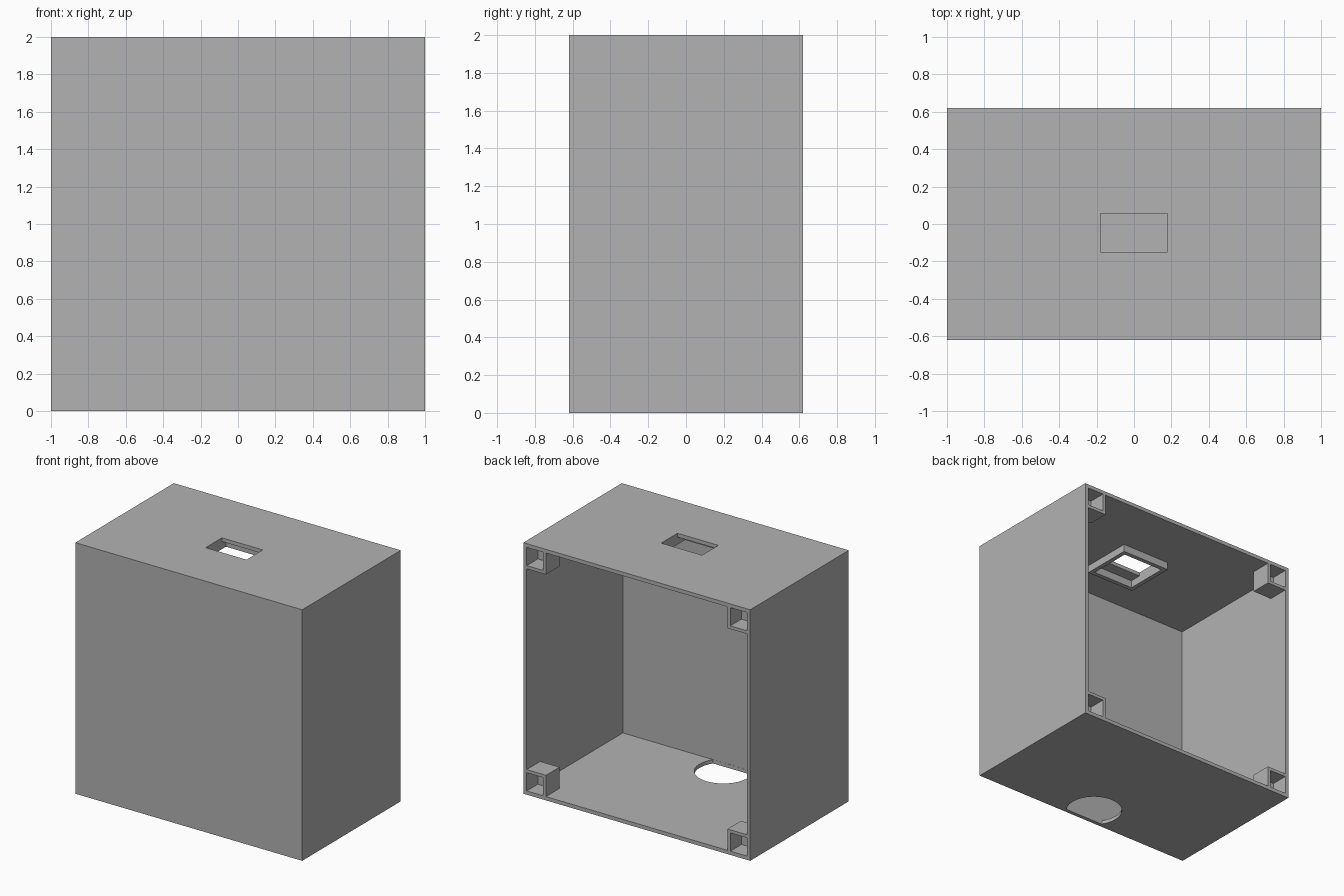
import bpy
import bmesh
from mathutils import Matrix

cube = bpy.data.objects.get("Cube")
if cube:
    bpy.data.objects.remove(cube, do_unlink=True)

# Overall dimensions
W, D, H = 1.0, 0.62, 2.0    # half width, half depth, height
T = 0.03                    # wall thickness

grey = bpy.data.materials.new("plain grey")
grey.use_nodes = True
colour = (0.448, 0.448, 0.448, 1)
grey.diffuse_color = colour
grey.node_tree.nodes["Principled BSDF"].inputs["Base Color"].default_value = colour


def make_object(name, bm, origin=(0, 0, 0)):
    """Turn a bmesh in world space into an object with the given origin."""
    bm.transform(Matrix.Translation(origin).inverted())
    bmesh.ops.recalc_face_normals(bm, faces=bm.faces)
    mesh = bpy.data.meshes.new(name)
    bm.to_mesh(mesh)
    bm.free()
    mesh.materials.append(grey)
    obj = bpy.data.objects.new(name, mesh)
    obj.location = origin
    bpy.context.collection.objects.link(obj)
    return obj


def box(name, low, high, origin=(0, 0, 0)):
    bm = bmesh.new()
    bmesh.ops.create_cube(bm, size=1)
    for v in bm.verts:
        v.co = [lo + (c + 0.5) * (hi - lo) for c, lo, hi in zip(v.co, low, high)]
    return make_object(name, bm, origin)


def apply(obj, modifier):
    with bpy.context.temp_override(object=obj, active_object=obj, selected_objects=[obj]):
        bpy.ops.object.modifier_apply(modifier=modifier.name)


def cut(obj, cutter):
    """Subtract the cutter for good and throw it away."""
    cutter.hide_render = True
    bpy.context.view_layer.update()
    mod = obj.modifiers.new("cut", 'BOOLEAN')
    mod.operation = 'DIFFERENCE'
    mod.solver = 'EXACT'
    mod.object = cutter
    apply(obj, mod)
    bpy.data.objects.remove(cutter, do_unlink=True)


# Enclosure shell, open at the back
shell = box("enclosure_shell", (-W, -D, 0), (W, D, H))
cut(shell, box("cavity_cutter", (-W + T, -D + T, T), (W - T, D + 0.1, H - T)))

# Rectangular socket opening in the roof
cut(shell, box("socket_cutter", (-0.18, -0.15, H - 0.1), (0.18, 0.055, H + 0.1)))

# Round cable hole in the floor, stopped flat by the front wall
bm = bmesh.new()
bmesh.ops.create_cone(bm, cap_ends=True, segments=64, radius1=0.21, radius2=0.21,
                      depth=0.2, matrix=Matrix.Translation((0, -0.47, 0)))
for v in bm.verts:
    v.co.y = max(v.co.y, -D + T + 0.001)
cut(shell, make_object("cable_hole_cutter", bm))

# Collar hanging under the socket opening
frame = box("socket_collar", (-0.215, -0.28, H - T - 0.06), (0.215, 0.14, H - T))
cut(frame, box("collar_cutter", (-0.18, -0.245, H - 0.2), (0.18, 0.105, H)))

# Four hollow corner posts, blind at the inner end
mid = (0, 0, H / 2)
posts = box("corner_posts", (W - 0.2, D - 0.17, T), (W - T, D, 0.2), mid)
cut(posts, box("post_cutter", (W - 0.175, D - 0.14, -0.1), (W + 0.1, D + 0.1, 0.175)))
mirror = posts.modifiers.new("mirror", 'MIRROR')
mirror.use_axis = (True, False, True)
mirror.use_mirror_merge = False
apply(posts, mirror)
